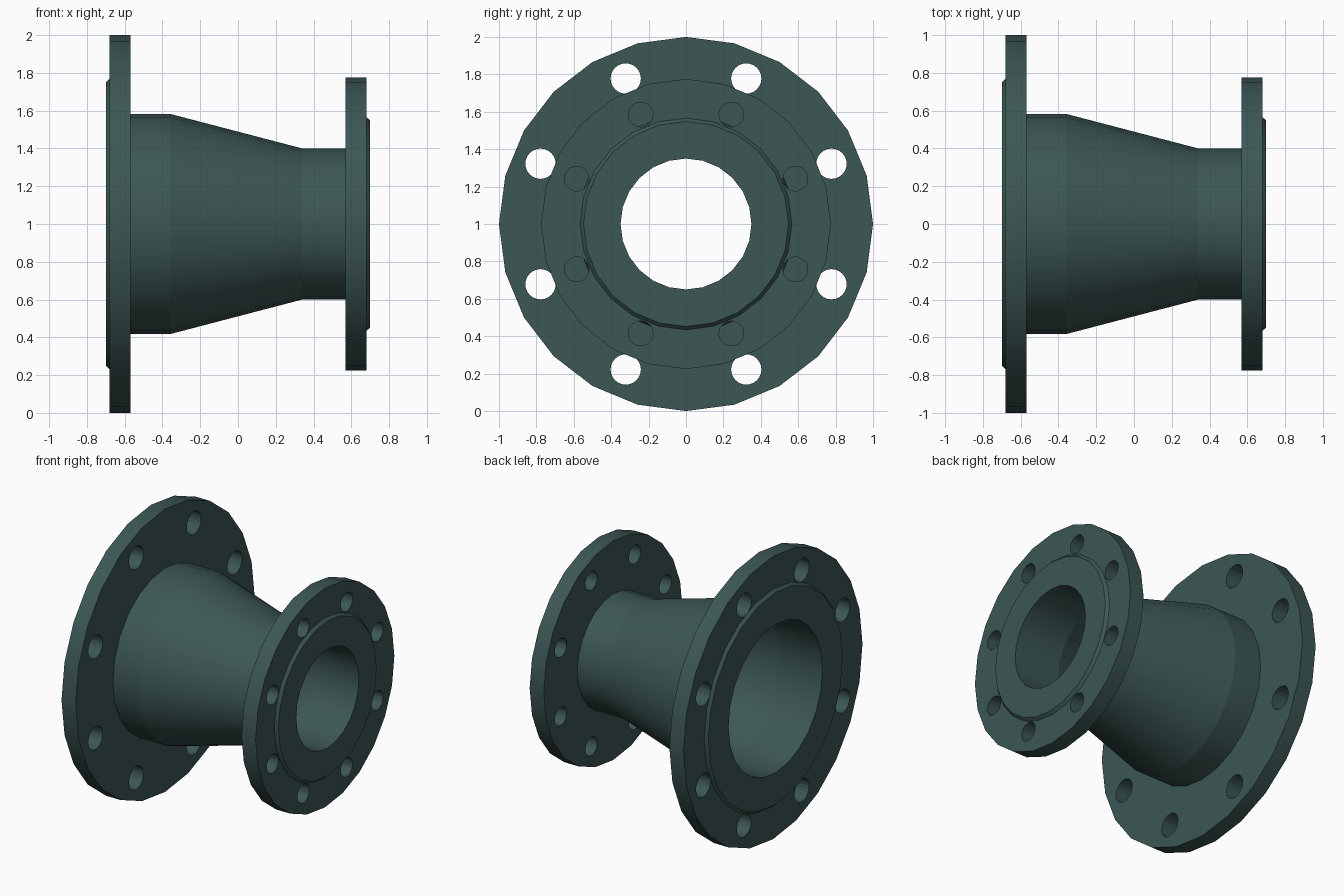
import bpy, bmesh
from math import cos, sin, pi, radians
from mathutils import Matrix, Vector

if "Cube" in bpy.data.objects:
    bpy.data.objects.remove(bpy.data.objects["Cube"])

SIDES = 24
AXIS_Z = 1.0

mat = bpy.data.materials.new("dark_green_paint")
mat.diffuse_color = (0.045, 0.095, 0.09, 1)
mat.use_nodes = True
mat.node_tree.nodes["Principled BSDF"].inputs["Base Color"].default_value = mat.diffuse_color


def add_object(name, bm):
    bmesh.ops.recalc_face_normals(bm, faces=bm.faces)
    mesh = bpy.data.meshes.new(name)
    bm.to_mesh(mesh)
    bm.free()
    obj = bpy.data.objects.new(name, mesh)
    bpy.context.collection.objects.link(obj)
    return obj


def lathe(name, profile):
    """Revolve a closed (x, radius) profile around the pipe axis."""
    bm = bmesh.new()
    rings = []
    for x, r in profile:
        rings.append([bm.verts.new((x, r * sin(2 * pi * i / SIDES),
                                    AXIS_Z + r * cos(2 * pi * i / SIDES)))
                      for i in range(SIDES)])
    for k, a in enumerate(rings):
        b = rings[(k + 1) % len(rings)]
        for i in range(SIDES):
            j = (i + 1) % SIDES
            bm.faces.new((a[i], a[j], b[j], b[i]))
    # crisp rings, smooth around the circumference
    for ring in rings:
        for i in range(SIDES):
            bm.edges.get((ring[i], ring[(i + 1) % SIDES])).smooth = False
    obj = add_object(name, bm)
    obj.data.materials.append(mat)
    return obj


def shade(obj):
    bpy.ops.object.select_all(action='DESELECT')
    obj.select_set(True)
    bpy.context.view_layer.objects.active = obj
    bpy.ops.object.shade_smooth_by_angle(angle=radians(30), keep_sharp_edges=True)


def drill(obj, x, circle_r, hole_r, count=8):
    """Cut a ring of bolt holes straddling the vertical centre line."""
    bm = bmesh.new()
    for i in range(count):
        a = 2 * pi * (i + 0.5) / count
        pos = Vector((x, circle_r * sin(a), AXIS_Z + circle_r * cos(a)))
        bmesh.ops.create_cone(bm, cap_ends=True, segments=SIDES, radius1=hole_r,
                              radius2=hole_r, depth=0.3,
                              matrix=Matrix.Translation(pos) @ Matrix.Rotation(pi / 2, 4, 'Y'))
    cutter = add_object("bolt_hole_cutter", bm)
    cutter.data.materials.append(mat)
    cutter.hide_render = True
    mod = obj.modifiers.new("bolt_holes", 'BOOLEAN')
    mod.operation = 'DIFFERENCE'
    mod.solver = 'EXACT'
    mod.object = cutter
    bpy.context.view_layer.objects.active = obj
    bpy.ops.object.modifier_apply(modifier=mod.name)
    bpy.data.objects.remove(cutter)


def flange(name, side, rim, face, bore, circle_r, hole_r):
    """Flange plate with chamfered raised sealing face; side is -1 or 1."""
    obj = lathe(name, [(side * 0.57, bore), (side * 0.57, rim), (side * 0.68, rim),
                       (side * 0.68, face), (side * 0.70, face - 0.018),
                       (side * 0.70, bore)])
    drill(obj, side * 0.625, circle_r, hole_r)
    shade(obj)


# Tapered hollow pipe
body = lathe("reducer_body", [(-0.57, 0.583), (-0.36, 0.583), (0.34, 0.40), (0.57, 0.40),
                              (0.57, 0.35), (0.34, 0.35), (-0.36, 0.525), (-0.57, 0.525)])
shade(body)

# End flanges
flange("large_flange", -1, 1.0, 0.768, 0.525, 0.842, 0.081)
flange("small_flange", 1, 0.775, 0.566, 0.35, 0.633, 0.066)
